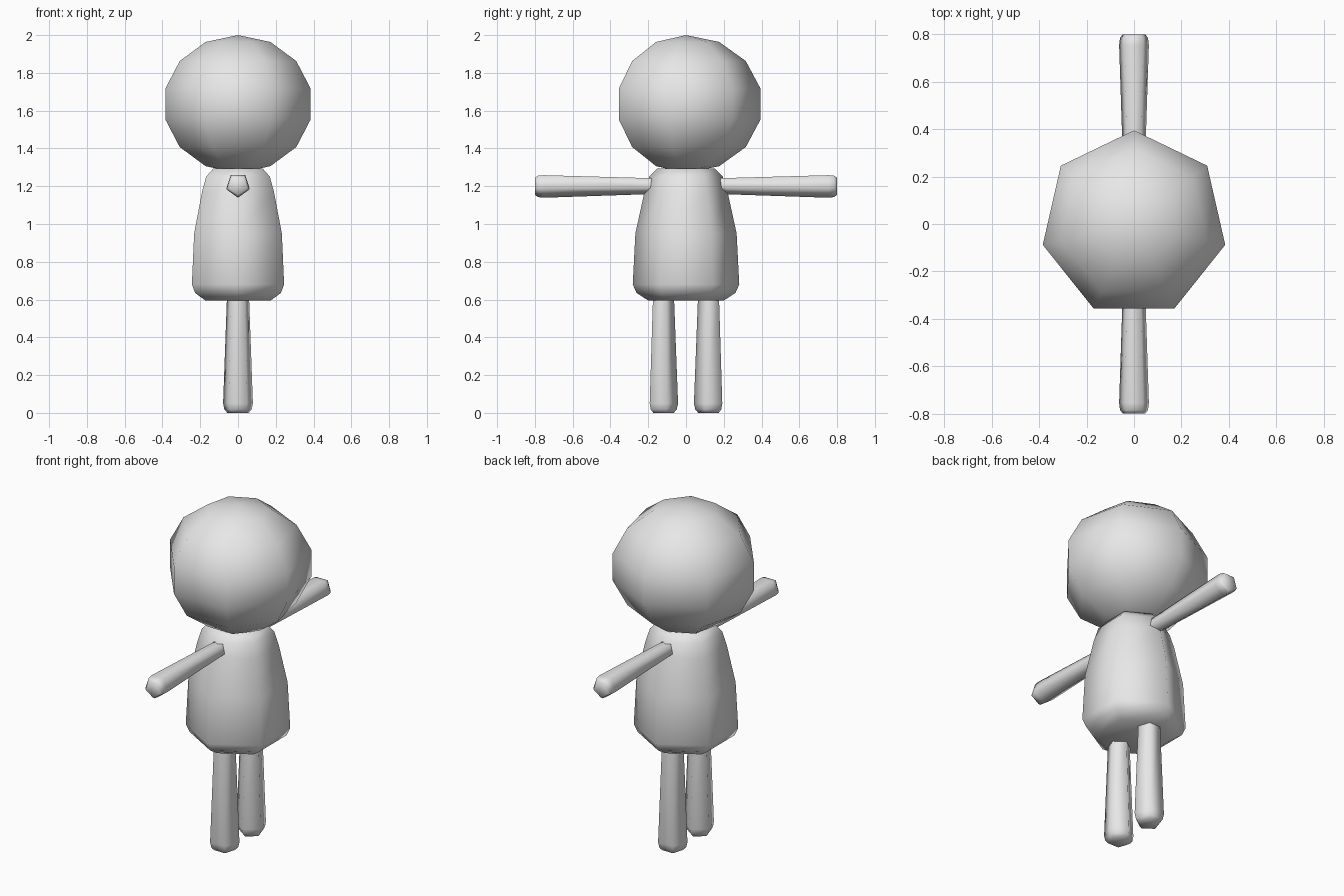
import bpy, bmesh, math
from mathutils import Matrix

if "Cube" in bpy.data.objects:
    bpy.data.objects.remove(bpy.data.objects["Cube"])

GREY = (0.8, 0.8, 0.8, 1.0)
mat = bpy.data.materials.new("plain grey")
mat.use_nodes = True
mat.diffuse_color = GREY
mat.node_tree.nodes["Principled BSDF"].inputs["Base Color"].default_value = GREY


def lathe(name, sides, profile, start, matrix=Matrix()):
    """Turn (radius, height) pairs into a smooth solid; radius 0 makes a pole."""
    bm = bmesh.new()
    rings = []
    for r, z in profile:
        n = sides if r > 0 else 1
        rings.append([bm.verts.new((r * math.cos(start + math.tau * i / sides),
                                    r * math.sin(start + math.tau * i / sides), z))
                      for i in range(n)])
    for a, b in zip(rings, rings[1:]):
        for i in range(sides):
            j = (i + 1) % sides
            quad = [a[i % len(a)], a[j % len(a)], b[j % len(b)], b[i % len(b)]]
            bm.faces.new(list(dict.fromkeys(quad)))
    for ring in (rings[0], rings[-1]):
        if len(ring) > 1:
            bm.faces.new(ring)
    bm.transform(matrix)
    bmesh.ops.recalc_face_normals(bm, faces=bm.faces)
    for f in bm.faces:
        f.smooth = True
    mesh = bpy.data.meshes.new(name)
    bm.to_mesh(mesh)
    bm.free()
    mesh.materials.append(mat)
    obj = bpy.data.objects.new(name, mesh)
    bpy.context.collection.objects.link(obj)
    return obj


UP = math.pi / 2

# Head: slightly squashed seven-sided ball with a corner at the back
head = [(0.405 * math.sin(math.pi * k / 7) if 0 < k < 7 else 0,
         1.635 - 0.365 * math.cos(math.pi * k / 7)) for k in range(8)]
lathe("head", 7, head, UP)

# Body: six-sided bell with rounded rims
lathe("body", 6, [(0.2, 0.595), (0.262, 0.635), (0.282, 0.68), (0.268, 0.95),
                  (0.22, 1.17), (0.195, 1.25), (0.15, 1.295)], UP)

# Five-sided limbs, one pair in front and one behind
leg = [(0.06, 0.005), (0.076, 0.018), (0.083, 0.05), (0.062, 0.6), (0.06, 0.68)]
arm = [(0.045, 0.12), (0.047, 0.2), (0.066, 0.755), (0.062, 0.785), (0.05, 0.8)]
leg[0] = (0.06, 0.0)
for side, s in (("front", -1), ("back", 1)):
    # Legs have one corner facing inward
    lathe(side + "_leg", 5, leg, -s * UP, Matrix.Translation((0, s * 0.125, 0)))
    # Arms stretch straight out, with one corner facing down
    lathe(side + "_arm", 5, arm, s * UP,
          Matrix.Translation((0, 0, 1.205)) @ Matrix.Rotation(-s * UP, 4, 'X'))
